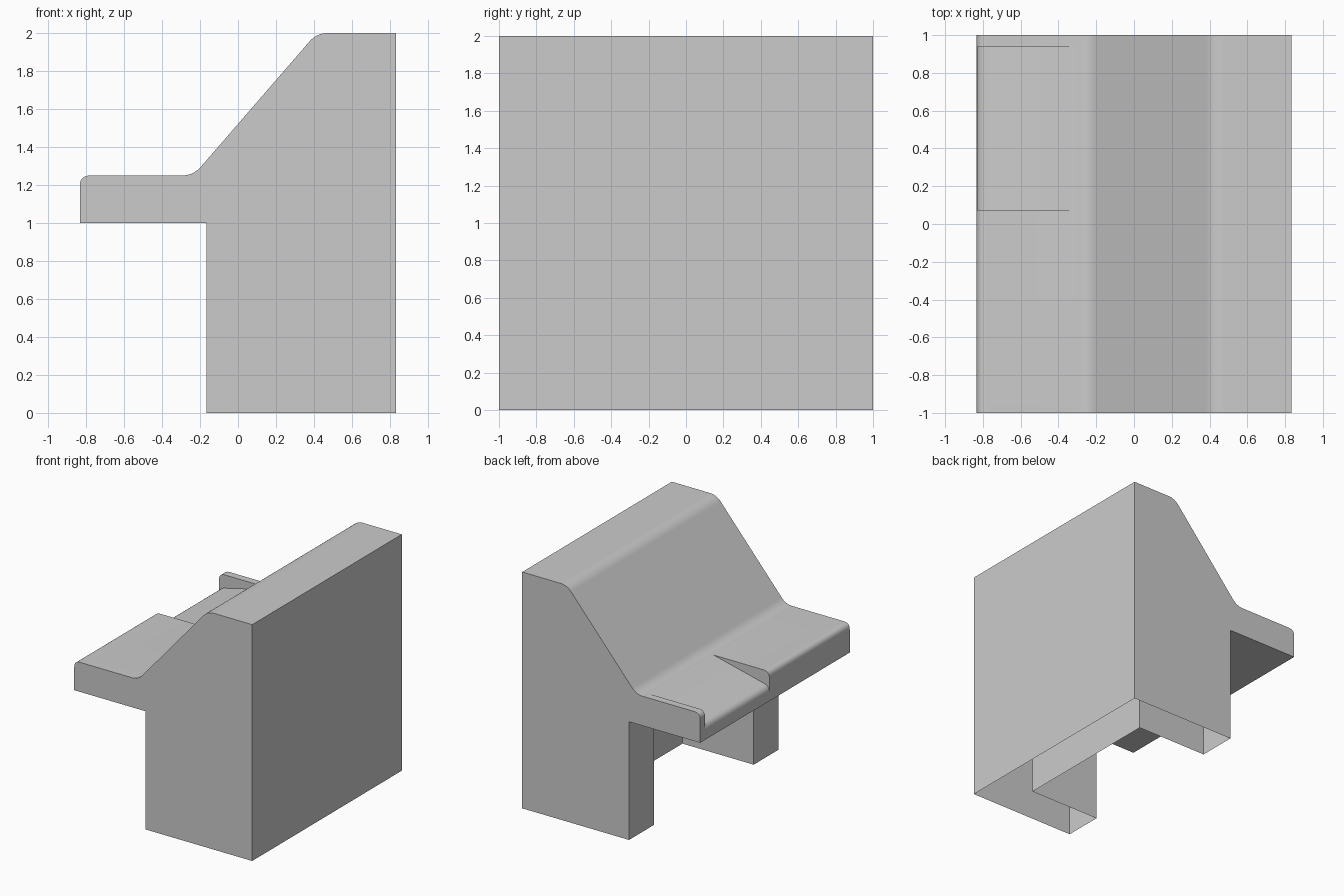
import bpy, bmesh, math
from mathutils import Vector

cube = bpy.data.objects.get("Cube")
if cube:
    bpy.data.objects.remove(cube, do_unlink=True)

grey = bpy.data.materials.new("plain_grey")
grey.use_nodes = True
color = (0.6, 0.6, 0.6, 1)
grey.diffuse_color = color
grey.node_tree.nodes["Principled BSDF"].inputs["Base Color"].default_value = color


def rounded(points, steps=8):
    """Profile points (x, z, round); corners with a round become arcs."""
    out = []
    for i, (x, z, r) in enumerate(points):
        p = Vector((x, z))
        if not r:
            out.append(p)
            continue
        a = Vector(points[i - 1][:2])
        b = Vector(points[(i + 1) % len(points)][:2])
        a = p + (a - p).normalized() * r
        b = p + (b - p).normalized() * r
        for k in range(steps + 1):
            t = k / steps
            out.append(a * (1 - t) ** 2 + p * 2 * t * (1 - t) + b * t * t)
    return out


def prism(name, points, y0, y1):
    """Closed solid: an x-z profile extruded along y."""
    bm = bmesh.new()
    face = bm.faces.new([bm.verts.new((p.x, y0, p.y)) for p in rounded(points)])
    new = bmesh.ops.extrude_face_region(bm, geom=[face])["geom"]
    verts = [v for v in new if isinstance(v, bmesh.types.BMVert)]
    bmesh.ops.translate(bm, vec=(0, y1 - y0, 0), verts=verts)
    bmesh.ops.recalc_face_normals(bm, faces=bm.faces)
    mesh = bpy.data.meshes.new(name)
    bm.to_mesh(mesh)
    bm.free()
    mesh.materials.append(grey)
    obj = bpy.data.objects.new(name, mesh)
    bpy.context.collection.objects.link(obj)
    return obj


def cut(target, cutter):
    mod = target.modifiers.new("cut", "BOOLEAN")
    mod.operation = "DIFFERENCE"
    mod.solver = "EXACT"
    mod.object = cutter
    bpy.context.view_layer.objects.active = target
    bpy.ops.object.modifier_apply(modifier=mod.name)
    bpy.data.objects.remove(cutter, do_unlink=True)


# Main body: base, overhanging shelf and sloped back
side, leg, inner = 0.833, -0.167, 0.5
body = prism("counter_body", [
    (leg, 0, 0), (side, 0, 0), (side, 2, 0), (0.415, 2, 0.06),
    (-0.235, 1.25, 0.06), (-side, 1.25, 0.055), (-side, 1, 0), (leg, 1, 0),
], -1, 1)

# Knee space between the end walls
cut(body, prism("knee_space_cutter", [
    (-0.4, -0.2, 0), (inner, -0.2, 0), (inner, 1, 0), (-0.4, 1, 0)], -0.667, 0.667))

# Sloping tray sunk into the shelf, with a rounded front lip
cut(body, prism("tray_cutter", [
    (-0.3, 1.2524, 0), (-side, 1.125, 0.05), (-side, 1.07, 0),
    (-0.95, 1.07, 0), (-0.95, 1.4, 0), (-0.3, 1.4, 0)], 0.075, 0.936))

# Open underside of the walls
bm = bmesh.new()
bm.from_mesh(body.data)
floor = [f for f in bm.faces if all(abs(v.co.z) < 1e-4 for v in f.verts)]
bmesh.ops.delete(bm, geom=floor, context="FACES")
bm.to_mesh(body.data)
bm.free()

# Smooth rounds, crisp corners
bpy.ops.object.select_all(action="DESELECT")
body.select_set(True)
bpy.context.view_layer.objects.active = body
bpy.ops.object.shade_smooth_by_angle(angle=math.radians(30))
weighted = body.modifiers.new("even_shading", "WEIGHTED_NORMAL")
weighted.keep_sharp = True
